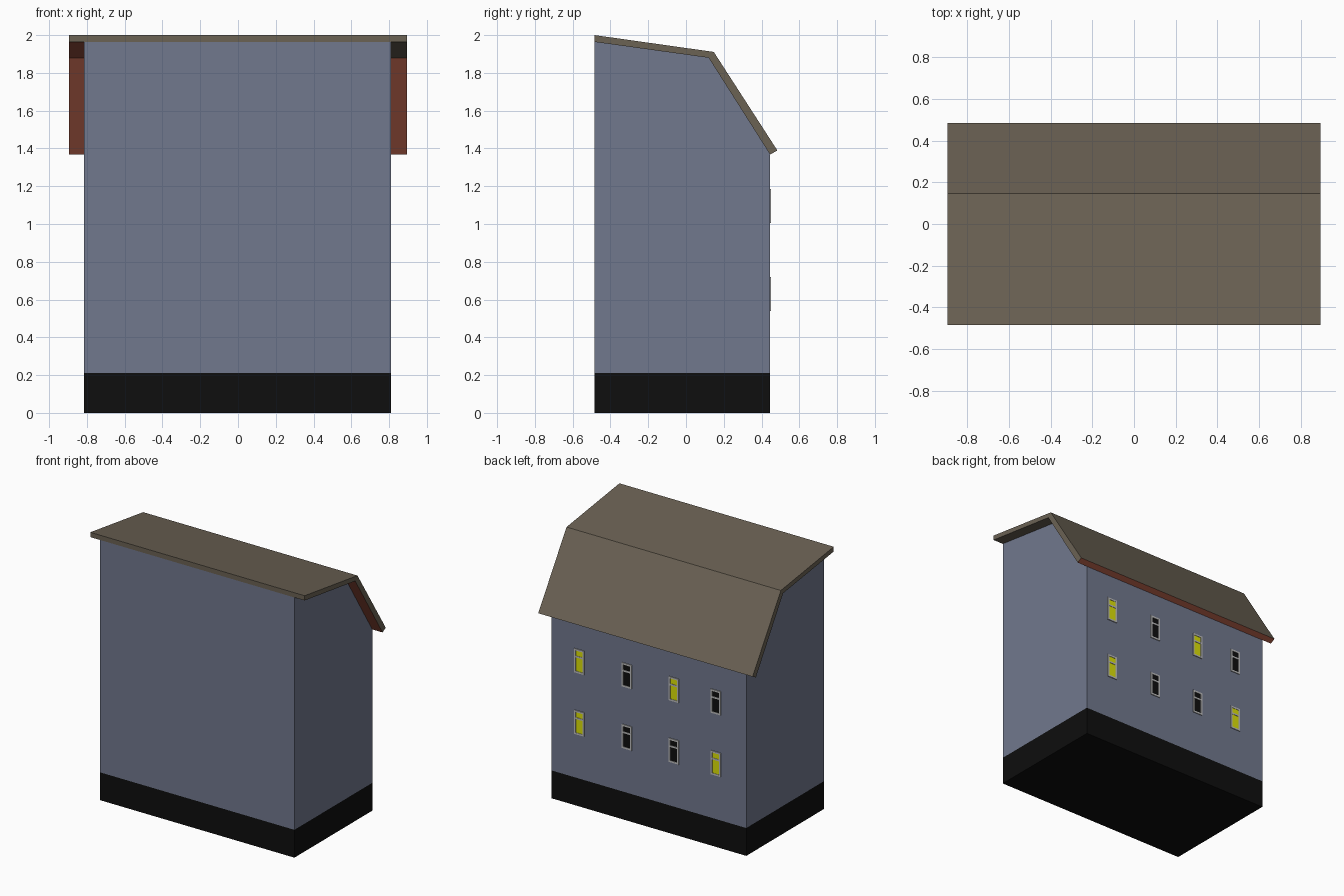
import bpy, bmesh

if "Cube" in bpy.data.objects:
    bpy.data.objects.remove(bpy.data.objects["Cube"])


def material(name, r, g, b):
    def lin(c):
        c /= 255
        return c / 12.92 if c <= 0.04045 else ((c + 0.055) / 1.055) ** 2.4
    m = bpy.data.materials.new(name)
    m.diffuse_color = (lin(r), lin(g), lin(b), 1)
    m.use_nodes = True
    m.node_tree.nodes["Principled BSDF"].inputs["Base Color"].default_value = m.diffuse_color
    return m


WALL = material("wall blue grey", 113, 120, 141)
BLACK = material("black", 14, 14, 14)
ROOF = material("roof brown", 107, 98, 84)
RED = material("soffit red", 163, 86, 66)
YELLOW = material("lit window yellow", 220, 225, 8)
FRAME = material("window frame grey", 190, 190, 190)


def finish(name, bm, mats):
    bmesh.ops.recalc_face_normals(bm, faces=bm.faces[:])
    me = bpy.data.meshes.new(name)
    bm.to_mesh(me)
    bm.free()
    for m in mats:
        me.materials.append(m)
    ob = bpy.data.objects.new(name, me)
    bpy.context.collection.objects.link(ob)
    return ob


def prism(profile, x0, x1):
    """Closed solid: a (y, z) profile extruded along x."""
    bm = bmesh.new()
    f = bm.faces.new([bm.verts.new((x0, y, z)) for y, z in profile])
    ext = bmesh.ops.extrude_face_region(bm, geom=[f])["geom"]
    verts = [v for v in ext if isinstance(v, bmesh.types.BMVert)]
    bmesh.ops.translate(bm, vec=(x1 - x0, 0, 0), verts=verts)
    bmesh.ops.recalc_face_normals(bm, faces=bm.faces[:])
    return bm


def add_box(bm, x0, x1, y0, y1, z0, z1, mat=0):
    vs = bmesh.ops.create_cube(bm, size=1)["verts"]
    for v in vs:
        v.co = (x1 if v.co.x > 0 else x0,
                y1 if v.co.y > 0 else y0,
                z1 if v.co.z > 0 else z0)
    for f in {f for v in vs for f in v.link_faces}:
        f.material_index = mat


X0, X1, FRONT, BACK, PLINTH = -0.815, 0.81, -0.484, 0.445, 0.21

# Plinth
bm = bmesh.new()
add_box(bm, X0, X1, FRONT, BACK, 0, PLINTH)
finish("plinth", bm, [BLACK])

# Walls, with gable ends following the roof
under = [(BACK, 1.368), (0.12, 1.88), (FRONT, 1.964)]
finish("walls", prism([(FRONT, PLINTH), (BACK, PLINTH)] + under, X0, X1), [WALL])

# Roof slab: bent profile, red soffit and eave
bm = prism(under + [(FRONT, 2.0), (0.147, 1.911), (0.484, 1.389)], -0.895, 0.895)
bmesh.ops.bisect_plane(bm, geom=bm.verts[:] + bm.edges[:] + bm.faces[:],
                       plane_co=(X0, 0, 0), plane_no=(1, 0, 0))
bm.normal_update()
for f in bm.faces:
    steep = f.calc_center_median().z < 1.75
    left = f.calc_center_median().x < X0
    if f.normal.z < -0.2 and (steep or left):
        f.material_index = 1
finish("roof", bm, [ROOF, RED])

# Windows on the back wall: pane plate plus frame bars and a transom
W, H, B = 0.042, 0.18, 0.013
rows = [(0.54, (1, 0, 0, 1)), (1.005, (1, 0, 1, 0))]
for r, (z, lit) in enumerate(rows):
    for c, x in enumerate((0.578, 0.18, -0.213, -0.563)):
        bm = bmesh.new()
        add_box(bm, x - W + B / 2, x + W - B / 2, BACK - 0.001, BACK + 0.003,
                z + B / 2, z + H - B / 2, 0)
        y0, y1 = BACK - 0.001, BACK + 0.006
        for s in (x - W, x + W - B):
            add_box(bm, s, s + B, y0, y1, z, z + H, 1)
        for h in (0, 0.115, H - B):
            add_box(bm, x - W + B, x + W - B, y0, y1, z + h, z + h + B, 1)
        finish(f"window_{r}_{c}", bm, [YELLOW if lit[c] else BLACK, FRAME])
